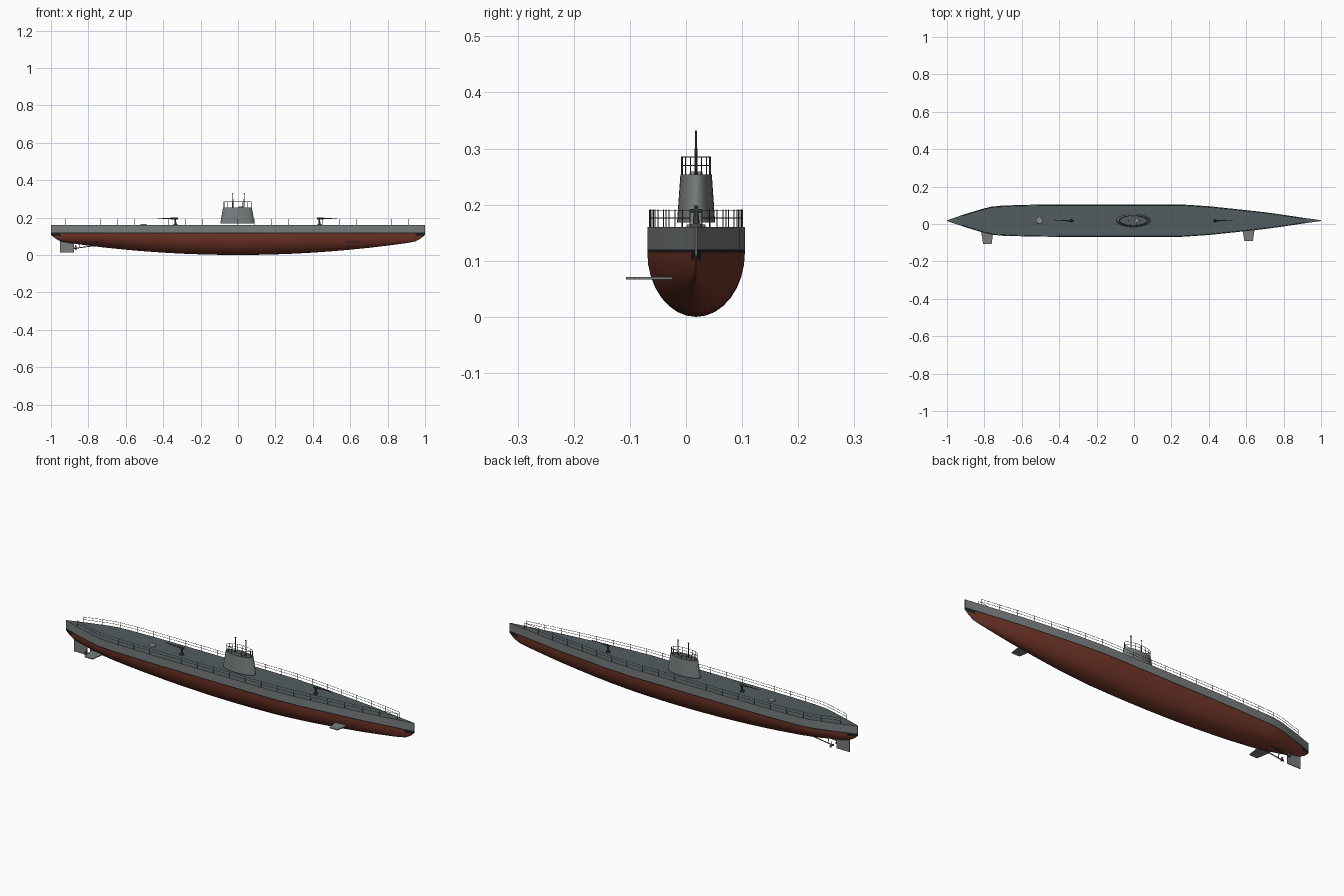
import bpy, bmesh, math
from mathutils import Vector

if "Cube" in bpy.data.objects:
    bpy.data.objects.remove(bpy.data.objects["Cube"])

CY = 0.018          # hull centreline
DECK = 0.16


def mat(name, r, g, b):
    m = bpy.data.materials.new(name)
    m.diffuse_color = (r, g, b, 1)
    m.use_nodes = True
    m.node_tree.nodes["Principled BSDF"].inputs["Base Color"].default_value = m.diffuse_color
    return m


GREY = mat("hull grey", 0.19, 0.205, 0.205)
DECKC = mat("deck slate", 0.085, 0.108, 0.12)
RED = mat("bottom red", 0.17, 0.037, 0.022)
BLACK = mat("waterline black", 0.012, 0.014, 0.014)
METAL = mat("dark metal", 0.07, 0.08, 0.08)
LIGHT = mat("fitting grey", 0.25, 0.27, 0.27)


def finish(name, bm, mats, smooth=False):
    bmesh.ops.recalc_face_normals(bm, faces=bm.faces)
    me = bpy.data.meshes.new(name)
    bm.to_mesh(me)
    bm.free()
    for m in mats:
        me.materials.append(m)
    ob = bpy.data.objects.new(name, me)
    bpy.context.collection.objects.link(ob)
    if smooth:
        bpy.ops.object.select_all(action='DESELECT')
        ob.select_set(True)
        bpy.context.view_layer.objects.active = ob
        bpy.ops.object.shade_smooth_by_angle(angle=math.radians(30))
    return ob


def rod(bm, a, b, r, n=6, r2=None):
    a, b = Vector(a), Vector(b)
    d = b - a
    m = d.to_track_quat('Z', 'Y').to_matrix().to_4x4()
    m.translation = (a + b) / 2
    bmesh.ops.create_cone(bm, cap_ends=True, segments=n, radius1=r,
                          radius2=r if r2 is None else r2, depth=d.length, matrix=m)


def prism(bm, pts, offset):
    """Extrude a flat outline by an offset vector."""
    f = bm.faces.new([bm.verts.new(p) for p in pts])
    ext = bmesh.ops.extrude_face_region(bm, geom=[f])
    bmesh.ops.translate(bm, vec=offset,
                        verts=[v for v in ext['geom'] if isinstance(v, bmesh.types.BMVert)])


# half beam along the length
PLAN = [(-1, .002), (-.9, .036), (-.8, .066), (-.76, .075), (-.7, .081), (-.55, .085),
        (-.4, .087), (.25, .087), (.4, .077), (.6, .056), (.7, .045), (.8, .031),
        (.9, .016), (1, .002)]


def beam(x):
    for (x0, h0), (x1, h1) in zip(PLAN, PLAN[1:]):
        if x <= x1:
            return h0 + (h1 - h0) * (x - x0) / (x1 - x0)
    return PLAN[-1][1]


def keel(x):
    a = abs(x)
    return 0.078 * a * a + (0.03 * ((a - .93) / .07) ** 2 if a > .93 else 0)


# hull: lofted sections, coloured by height
bm = bmesh.new()
xs = sorted({p[0] for p in PLAN} | {round(i * .1, 2) for i in range(-9, 10)}
            | {-.98, -.95, .95, .98})
rings = []
for x in xs:
    h, k = beam(x), keel(x)
    half = [(h, DECK), (h, .12)]
    half += [(h * math.cos(t), .115 - (.115 - k) * math.sin(t))
             for t in [i * math.pi / 16 for i in range(8)]]
    sec = half + [(0, k)] + [(-y, z) for y, z in reversed(half)]
    rings.append([bm.verts.new((x, CY + y, z)) for y, z in sec])
n = len(rings[0])
for a, b in zip(rings, rings[1:]):
    for i in range(n):
        j = (i + 1) % n
        f = bm.faces.new((a[i], a[j], b[j], b[i]))
        c = f.calc_center_median()
        if i == n - 1:
            f.material_index = 1
        elif c.z > .12:
            f.material_index = 0
        elif c.z > .115 or (abs(c.x) > .95 and c.z > .103):
            f.material_index = 3
        else:
            f.material_index = 2
bm.faces.new(rings[0])
bm.faces.new(rings[-1])
finish("hull", bm, [GREY, DECKC, RED, BLACK], True)

# conning tower: tapered ellipse with slate top
bm = bmesh.new()
N = 32


def oval(rx, ry, z, cx=-.003):
    return [(cx + rx * math.cos(2 * math.pi * i / N),
             CY + ry * math.sin(2 * math.pi * i / N), z) for i in range(N)]


lo = [bm.verts.new(p) for p in oval(.092, .034, .168)]
hi = [bm.verts.new(p) for p in oval(.077, .028, .254)]
for i in range(N):
    bm.faces.new((lo[i], lo[(i + 1) % N], hi[(i + 1) % N], hi[i]))
bm.faces.new(lo)
bm.faces.new(hi).material_index = 1
finish("conning_tower", bm, [GREY, DECKC], True)

# tower railing
bm = bmesh.new()
for z in (.27, .285):
    p = oval(.073, .026, z)
    for i in range(N):
        rod(bm, p[i], p[(i + 1) % N], .0009, 5)
for x, y, z in oval(.073, .026, .254)[::2]:
    rod(bm, (x, y, z), (x, y, .286), .001, 5)
finish("tower_railing", bm, [METAL])

# periscopes
bm = bmesh.new()
for x in (-.027, .033):
    rod(bm, (x, CY, .25), (x, CY, .30), .0025, 10)
    rod(bm, (x, CY, .30), (x, CY, .332), .0016, 10)
    rod(bm, (x - .004, CY, .330), (x + .004, CY, .330), .0018, 8)
finish("periscopes", bm, [METAL], True)

# hatches on tower and aft deck
for name, x, z, r in (("tower_hatch", .015, .254, .012), ("deck_hatch", -.505, DECK, .018)):
    bm = bmesh.new()
    rod(bm, (x, CY, z - .002), (x, CY, z + .005), r, 24, r * .9)
    finish(name, bm, [LIGHT], True)

# deck railings on both sides
bm = bmesh.new()
posts = [-.92 + 1.83 * i / 20 for i in range(21)]
path = sorted(set(posts) | {-.8, -.76, .25})
for s in (-1, 1):
    edge = [(x, CY + s * max(beam(x) - .004, .003)) for x in path]
    for z in (.176, .189):
        for p, q in zip(edge, edge[1:]):
            rod(bm, (*p, z), (*q, z), .0009, 5)
    for x, y in edge:
        if x in posts:
            rod(bm, (x, y, DECK - .002), (x, y, .191), .0011, 5)
finish("deck_railings", bm, [METAL])

# deck guns
for name, x, s in (("aft_gun", -.335, -1), ("fore_gun", .435, 1)):
    bm = bmesh.new()
    rod(bm, (x, CY, DECK - .002), (x, CY, .166), .011, 12)
    rod(bm, (x, CY, .166), (x, CY, .19), .006, 10, .004)
    rod(bm, (x - s * .013, CY, .195), (x + s * .025, CY, .195), .0042, 10)
    rod(bm, (x + s * .025, CY, .195), (x + s * .095, CY, .196), .0024, 10, .0018)
    rod(bm, (x, CY - .01, .189), (x, CY + .01, .189), .003, 8)
    finish(name, bm, [METAL], True)

# diving planes, on the front side only
for name, x, root, tip in (("stern_plane", -.785, -.03, -.1065), ("bow_plane", .612, -.02, -.092)):
    bm = bmesh.new()
    prism(bm, [(x - .034, root, .067), (x + .034, root, .067),
               (x + .024, tip, .067), (x - .022, tip, .067)], (0, 0, .004))
    finish(name, bm, [GREY])

# rudder
bm = bmesh.new()
prism(bm, [(-.953, CY - .002, .012), (-.878, CY - .002, .012),
           (-.878, CY - .002, .10), (-.953, CY - .002, .115)], (0, .004, 0))
finish("rudder", bm, [GREY])

# twin shafts, struts and three-bladed propellers
for name, s in (("left_propeller", 1), ("right_propeller", -1)):
    bm = bmesh.new()
    y = CY + s * .024
    hub = Vector((-.868, y, .036))
    rod(bm, hub, (-.72, y, .056), .0024, 8)
    rod(bm, (-.845, y, .039), (-.845, CY + s * .008, .085), .0018, 6)
    rod(bm, hub + Vector((-.008, 0, 0)), hub + Vector((.006, 0, 0)), .004, 10)
    for k in range(3):
        a = math.pi / 2 + k * 2 * math.pi / 3
        r = Vector((0, math.cos(a), math.sin(a)))
        t = Vector((.6, -math.sin(a) * .8, math.cos(a) * .8))
        prism(bm, [hub + r * .003 - t * .002, hub + r * .011 - t * .006,
                   hub + r * .018, hub + r * .011 + t * .006,
                   hub + r * .003 + t * .002], (.0012, 0, 0))
    finish(name, bm, [METAL])
